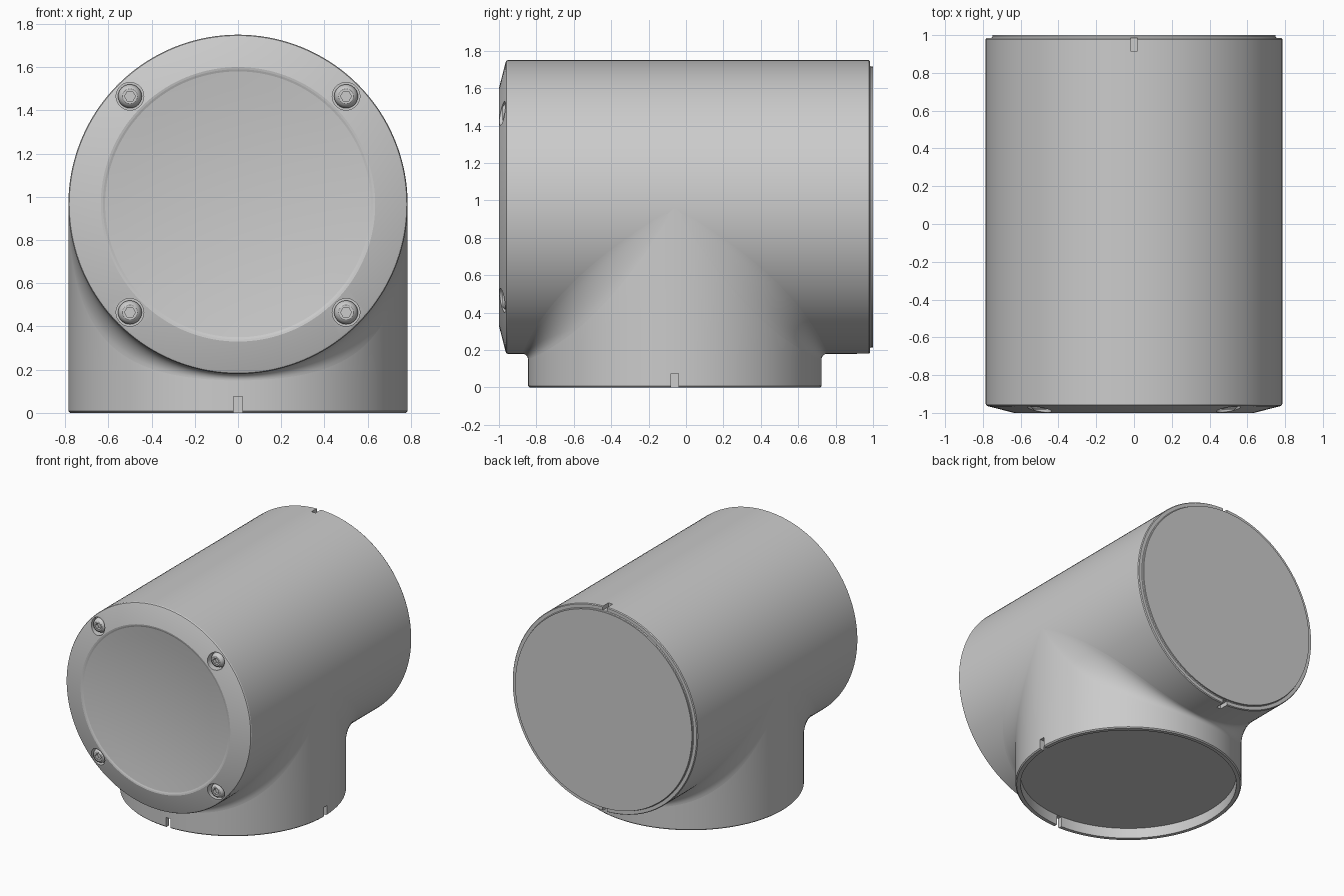
import bpy, bmesh
from math import sin, cos, pi, sqrt, radians
from mathutils import Vector

if "Cube" in bpy.data.objects:
    bpy.data.objects.remove(bpy.data.objects["Cube"])

R, ZC, YC, SEG = 0.785, 0.965, -0.06, 144   # tube radius, tube axis height, collar centre


def finish(bm, name):
    bmesh.ops.recalc_face_normals(bm, faces=bm.faces)
    me = bpy.data.meshes.new(name)
    bm.to_mesh(me)
    bm.free()
    ob = bpy.data.objects.new(name, me)
    bpy.context.collection.objects.link(ob)
    return ob


def smooth(ob, angle=25):
    bpy.ops.object.select_all(action='DESELECT')
    ob.select_set(True)
    bpy.context.view_layer.objects.active = ob
    bpy.ops.object.shade_smooth_by_angle(angle=radians(angle))


def lathe(name, profile, place, seg=SEG):
    """Revolve (radius, height) points; height may be a function of the angle."""
    bm = bmesh.new()
    rings = []
    for r, h in profile:
        n = 1 if r == 0 else seg
        ring = []
        for i in range(n):
            a = 2 * pi * i / seg
            ring.append(bm.verts.new(place(r * cos(a), r * sin(a), h(a) if callable(h) else h)))
        rings.append(ring)
    for p, q in zip(rings, rings[1:]):
        for i in range(seg):
            j = (i + 1) % seg
            vs = [p[i % len(p)], p[j % len(p)], q[j % len(q)], q[i % len(q)]]
            bm.faces.new(list(dict.fromkeys(vs)))
    return finish(bm, name)


def box(lo, hi):
    lo, hi = Vector(lo), Vector(hi)
    bm = bmesh.new()
    bmesh.ops.create_cube(bm, size=1)
    for v in bm.verts:
        v.co = Vector(((lo[k] + hi[k]) / 2 + v.co[k] * (hi[k] - lo[k]) for k in range(3)))
    return finish(bm, "cutter")


def cut(ob, cutters):
    bpy.context.view_layer.objects.active = ob
    for c in cutters:
        m = ob.modifiers.new("cut", 'BOOLEAN')
        m.operation, m.solver, m.object = 'DIFFERENCE', 'EXACT', c
        bpy.ops.object.modifier_apply(modifier=m.name)
        bpy.data.objects.remove(c)


def along_y(x0=0, z0=ZC):
    return lambda u, v, h: (x0 + u, h, z0 + v)


SCREWS = [(sx * 0.5, ZC + sz * 0.5) for sx in (-1, 1) for sz in (-1, 1)]

# Horizontal tube: dished front, chamfered rim, stepped lip at the back
dish = [(0.615 * k / 8, -0.95 - 0.044 * (k / 8) ** 2) for k in range(9)]
tube = lathe("main_tube", dish + [
    (0.625, -0.998), (0.635, -1.0), (0.772, -0.965), (0.781, -0.961), (R, -0.954),
    (R, 0.978), (0.78, 0.985), (0.755, 0.985), (0.75, 0.99), (0.75, 1.0), (0, 1.0)], along_y())
bores = [lathe("cutter", [(0, -1.1), (0.064, -1.1), (0.064, -0.93), (0, -0.93)],
               along_y(x, z), 40) for x, z in SCREWS]
notches = [box((-0.018, 0.915, ZC + s * 0.776 - 0.022), (0.018, 1.05, ZC + s * 0.776 + 0.022))
           for s in (-1, 1)]
cut(tube, bores + notches)
smooth(tube, 10)

# Vertical collar whose top edge follows the tube, with a recessed floor underneath
collar = lathe("lower_collar", [
    (0, 0.078), (0.75, 0.078), (0.75, 0.0), (0.777, 0.0), (R, 0.008), (R, 0.16),
    (R, lambda a: ZC - R * abs(sin(a))), (0, 0.5)],
    lambda u, v, h: (u, YC + v, h))
cut(collar, [box((-0.02, YC - 0.82, -0.05), (0.02, YC - 0.74, 0.076)),
             box((0.74, YC - 0.02, -0.05), (0.82, YC + 0.02, 0.076))])
smooth(collar)

# Flared fillets blending the collar into the tube, front and back
for side, name in ((-1, "front_fillet"), (1, "back_fillet")):
    bm = bmesh.new()
    rows, N, M = [], 72, 10
    for i in range(1, N):
        a = pi * i / N
        x, s = R * cos(a), R * sin(a)
        t = s / R * (0.03 + 0.5 * (1 - s / R))
        rows.append([bm.verts.new((x, YC + side * (s + t - t * cos(pi / 2 * k / M)),
                                   ZC - s - t + t * sin(pi / 2 * k / M))) for k in range(M + 1)])
    for p, q in zip(rows, rows[1:]):
        for k in range(M):
            bm.faces.new((p[k], p[k + 1], q[k + 1], q[k]))
    bm.normal_update()
    ob = finish(bm, name)
    # normals must face away from the joint
    if ob.data.polygons[len(ob.data.polygons) // 2].normal.y * side < 0:
        ob.data.flip_normals()
    smooth(ob, 60)

# Button-head screws with hex sockets
for n, (x, z) in enumerate(SCREWS):
    screw = lathe(f"cap_screw_{n + 1}", [
        (0, -0.925), (0.055, -0.925), (0.055, -0.95), (0.051, -0.964), (0.043, -0.976),
        (0.034, -0.982), (0, -0.982)], along_y(x, z), 40)
    cut(screw, [lathe("cutter", [(0, -1.1), (0.025, -1.1), (0.025, -0.955), (0, -0.955)],
                      along_y(x, z), 6)])
    smooth(screw)
